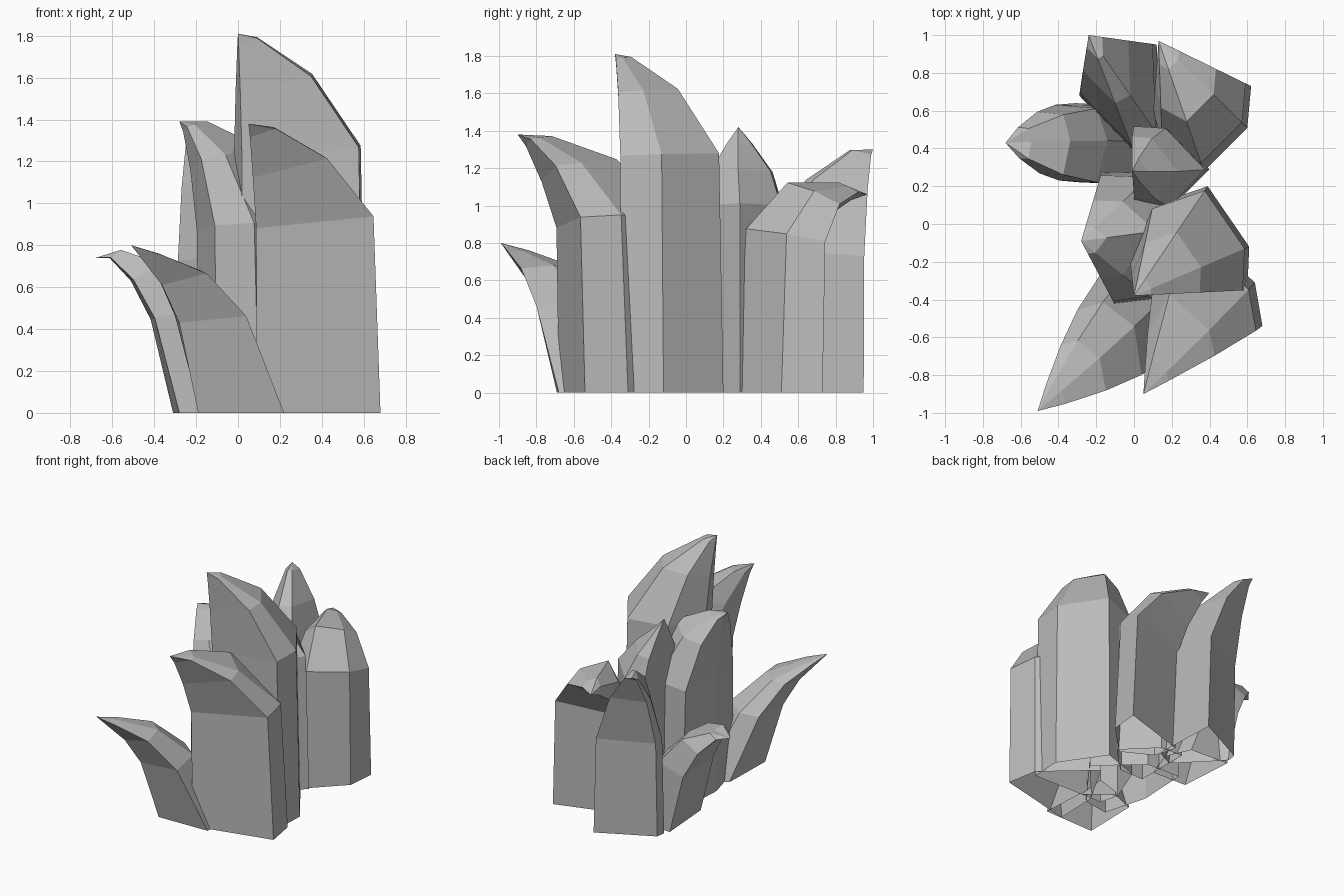
import bpy
import bmesh
from mathutils import Vector

if "Cube" in bpy.data.objects:
    bpy.data.objects.remove(bpy.data.objects["Cube"], do_unlink=True)

# One plain stone material
stone = bpy.data.materials.new("stone grey")
stone.use_nodes = True
stone_colour = (.5, .5, .5, 1)
stone.diffuse_color = stone_colour
stone.node_tree.nodes["Principled BSDF"].inputs["Base Color"].default_value = stone_colour


def lean_ring(bm, footprint, tip, spread, pull, height, tilt):
    """Footprint pulled towards the tip, rising on the side away from it.

    A spread above one keeps the ring wide across the leaning direction.
    """
    corners = [Vector(corner) for corner in footprint]
    centre = sum(corners, Vector((0, 0))) / len(corners)
    along = (centre - tip.xy).normalized()
    points = []
    for corner in corners:
        offset = corner - tip.xy
        forward = along * offset.dot(along)
        sideways = offset - forward
        points.append(tip.xy + forward * (1 - pull) + sideways * (1 - pull ** spread))
    reach = [(point - tip.xy).length for point in points]
    mean = sum(reach) / len(reach)
    return [bm.verts.new((point.x, point.y, height + tilt * (r - mean)))
            for point, r in zip(points, reach)]


def shard(name, footprint, tip, shoulder, upper, crest,
          pulls=(.06, .42, .8), spread=1, rise=.3):
    """Loft a faceted, open-bottomed prism up to an overhanging tip."""
    bm = bmesh.new()
    tip = Vector(tip)
    tilts = (0, rise * .4, rise, rise * 1.3)
    levels = zip((0, *pulls), (0, shoulder, upper, crest), tilts)
    rings = [lean_ring(bm, footprint, tip, spread, *level) for level in levels]
    count = len(footprint)

    # Side faces between neighbouring rings
    for lower, higher in zip(rings, rings[1:]):
        for i in range(count):
            j = (i + 1) % count
            bm.faces.new((lower[i], lower[j], higher[j], higher[i]))

    # Pointed top
    point = bm.verts.new(tip)
    for i in range(count):
        bm.faces.new((rings[-1][i], rings[-1][(i + 1) % count], point))

    bmesh.ops.recalc_face_normals(bm, faces=bm.faces[:])
    mesh = bpy.data.meshes.new(name)
    bm.to_mesh(mesh)
    bm.free()
    mesh.materials.append(stone)
    bpy.context.collection.objects.link(bpy.data.objects.new(name, mesh))


# Strongly bent outer shards
bent = (.29, .55, .82)
shard("front_bent_shard",
      footprint=[(-.19, -.69), (.22, -.68), (.2, -.35), (0, -.2), (-.18, -.27)],
      tip=(-.51, -.99, .8), shoulder=.46, upper=.66, crest=.75, pulls=bent, spread=1.5)
shard("side_bent_shard",
      footprint=[(-.31, .64), (-.28, .22), (0, .21), (.08, .44), (0, .62)],
      tip=(-.68, .43, .74), shoulder=.48, upper=.68, crest=.76, pulls=bent,
      spread=2.5, rise=.7)

# Upright shards in the middle
shard("tall_centre_shard",
      footprint=[(.02, -.34), (.6, -.35), (.61, -.12), (.39, .2), (.1, .1), (-.02, -.2)],
      tip=(0, -.38, 1.81), shoulder=1.25, upper=1.58, crest=1.78, pulls=(.04, .42, .85))
shard("front_block_shard",
      footprint=[(.09, -.68), (.68, -.54), (.64, -.31), (.3, 0), (.1, -.35)],
      tip=(.05, -.9, 1.38), shoulder=.93, upper=1.2, crest=1.35, spread=1.1)
shard("centre_side_shard",
      footprint=[(-.1, -.43), (-.19, -.1), (-.17, .28), (.1, .27), (.4, 0), (.1, -.4)],
      tip=(-.28, -.09, 1.39), shoulder=.9, upper=1.22, crest=1.37)
shard("inner_spike_shard",
      footprint=[(0, .09), (.2, .09), (.4, .29), (.18, .51), (0, .52)],
      tip=(-.01, .28, 1.42), shoulder=1, upper=1.18, crest=1.33, spread=1.7)

# Shorter shards at the back, both overhanging a wall that faces away
shard("back_shard",
      footprint=[(.12, .95), (-.28, .75), (-.29, .68), (-.18, .56), (0, .38), (.14, .45)],
      tip=(-.24, 1, 1.3), shoulder=.74, upper=1.1, crest=1.28)
shard("back_corner_shard",
      footprint=[(.1, .57), (.62, .73), (.6, .51), (.37, .28), (.15, .4)],
      tip=(.13, .97, 1.06), shoulder=.82, upper=1.03, crest=1.08,
      pulls=(.06, .38, .78), rise=1)
